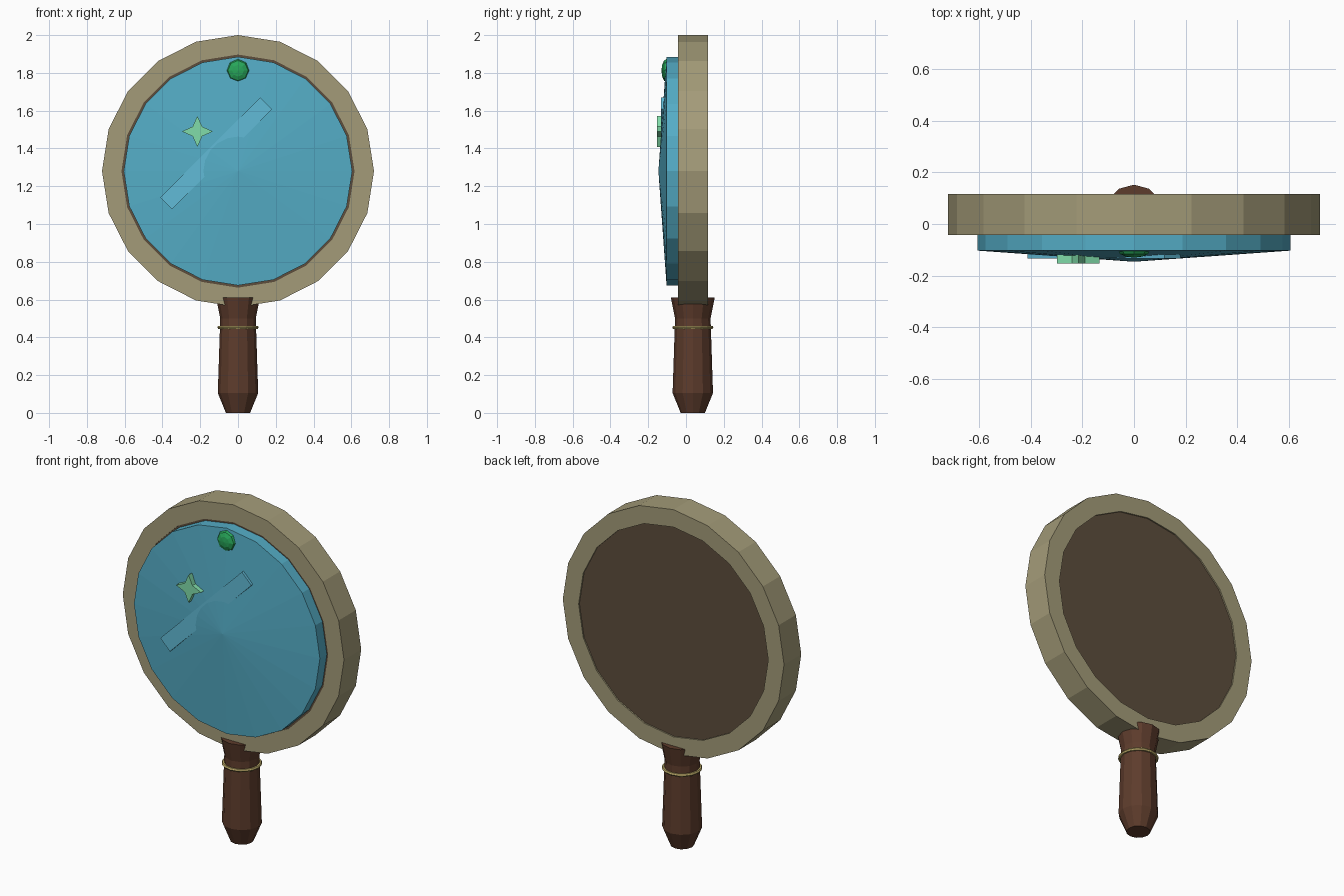
import bpy, bmesh
from math import sin, cos, pi
from mathutils import Vector, Matrix

if "Cube" in bpy.data.objects:
    bpy.data.objects.remove(bpy.data.objects["Cube"])

CZ = 1.28    # centre height of the mirror head
CY = 0.036   # depth of the handle axis


def material(name, rgb):
    m = bpy.data.materials.new(name)
    m.diffuse_color = (*rgb, 1)
    m.use_nodes = True
    m.node_tree.nodes["Principled BSDF"].inputs["Base Color"].default_value = m.diffuse_color
    return m


TAN = material("tan_frame", (0.37, 0.33, 0.19))
BROWN = material("dark_wood", (0.11, 0.045, 0.025))
BACK = material("back_wood", (0.11, 0.075, 0.045))
BLUE = material("blue_glass", (0.09, 0.42, 0.57))
SHINE = material("pale_blue", (0.12, 0.50, 0.68))
GREEN = material("green_gem", (0.02, 0.38, 0.10))
MINT = material("mint", (0.22, 0.72, 0.40))
GOLD = material("gold", (0.50, 0.40, 0.14))


def finish(name, bm, mat):
    bmesh.ops.recalc_face_normals(bm, faces=bm.faces)
    me = bpy.data.meshes.new(name)
    bm.to_mesh(me)
    bm.free()
    me.materials.append(mat)
    ob = bpy.data.objects.new(name, me)
    bpy.context.collection.objects.link(ob)
    return ob


def lathe(name, profile, n, place, mat, closed=False):
    """Revolve (radius, height) points; open ends are capped, radius 0 makes a tip."""
    bm = bmesh.new()
    rings = []
    for r, t in profile:
        count = n if r > 0 else 1
        rings.append([bm.verts.new(place(r * sin(2 * pi * i / n), r * cos(2 * pi * i / n), t))
                      for i in range(count)])
    pairs = list(zip(rings, rings[1:]))
    if closed:
        pairs.append((rings[-1], rings[0]))
    for a, b in pairs:
        for i in range(n):
            j = (i + 1) % n
            quad = [a[i % len(a)], a[j % len(a)], b[j % len(b)], b[i % len(b)]]
            bm.faces.new(list(dict.fromkeys(quad)))
    if not closed:
        for ring in (rings[0], rings[-1]):
            if len(ring) > 2:
                bm.faces.new(ring)
    return finish(name, bm, mat)


def facing(cx, cz):
    return lambda u, v, t: (cx + u, t, cz + v)


def upright(u, v, t):
    return (u, CY + v, t)


def slab(name, outline, y0, y1, mat):
    """Extrude an (x, z) outline between two depths."""
    bm = bmesh.new()
    f = bm.faces.new([bm.verts.new((x, y0, z)) for x, z in outline])
    ext = bmesh.ops.extrude_face_region(bm, geom=[f])["geom"]
    bmesh.ops.translate(bm, vec=(0, y1 - y0, 0),
                        verts=[g for g in ext if isinstance(g, bmesh.types.BMVert)])
    return finish(name, bm, mat)


# mirror head: frame, backing board and domed glass
head = facing(0, CZ)
lathe("frame", [(0.72, -0.043), (0.72, 0.117), (0.617, 0.117), (0.617, -0.043)],
      20, head, TAN, closed=True)
lathe("backing_board", [(0.618, -0.038), (0.618, 0.109)], 20, head, BACK)
lathe("glass", [(0.605, -0.035), (0.605, -0.103), (0, -0.146)], 20, head, BLUE)

# handle with flared top, and its gold band
lathe("handle", [(0.064, 0), (0.107, 0.105), (0.094, 0.5), (0.116, 0.61)],
      12, upright, BROWN)
band = [(0.1 + 0.009 * cos(k * pi / 3), 0.453 + 0.009 * sin(k * pi / 3)) for k in range(6)]
lathe("handle_band", band, 16, upright, GOLD, closed=True)

# faceted gem near the top of the glass
gem = [(0.062 * sin(k * pi / 6), -0.102 - 0.028 * cos(k * pi / 6)) for k in range(7)]
gem[0], gem[-1] = (0, -0.13), (0, -0.074)
lathe("gem", gem, 8, facing(0, 1.812), GREEN)

# four-pointed sparkle
star = []
for k in range(8):
    r = 0.036 if k % 2 else 0.082
    star.append((-0.215 + r * sin(k * pi / 4), 1.49 + r * cos(k * pi / 4)))
slab("sparkle", star, -0.153, -0.118, MINT)

# diagonal reflection strip
turn = Matrix.Rotation(pi / 4, 2)
strip = []
for u, v in ((-1, -1), (1, -1), (1, 1), (-1, 1)):
    p = turn @ Vector((u * 0.375, v * 0.044))
    strip.append((p.x - 0.116, p.y + 1.374))
slab("reflection_strip", strip, -0.133, -0.108, SHINE)
